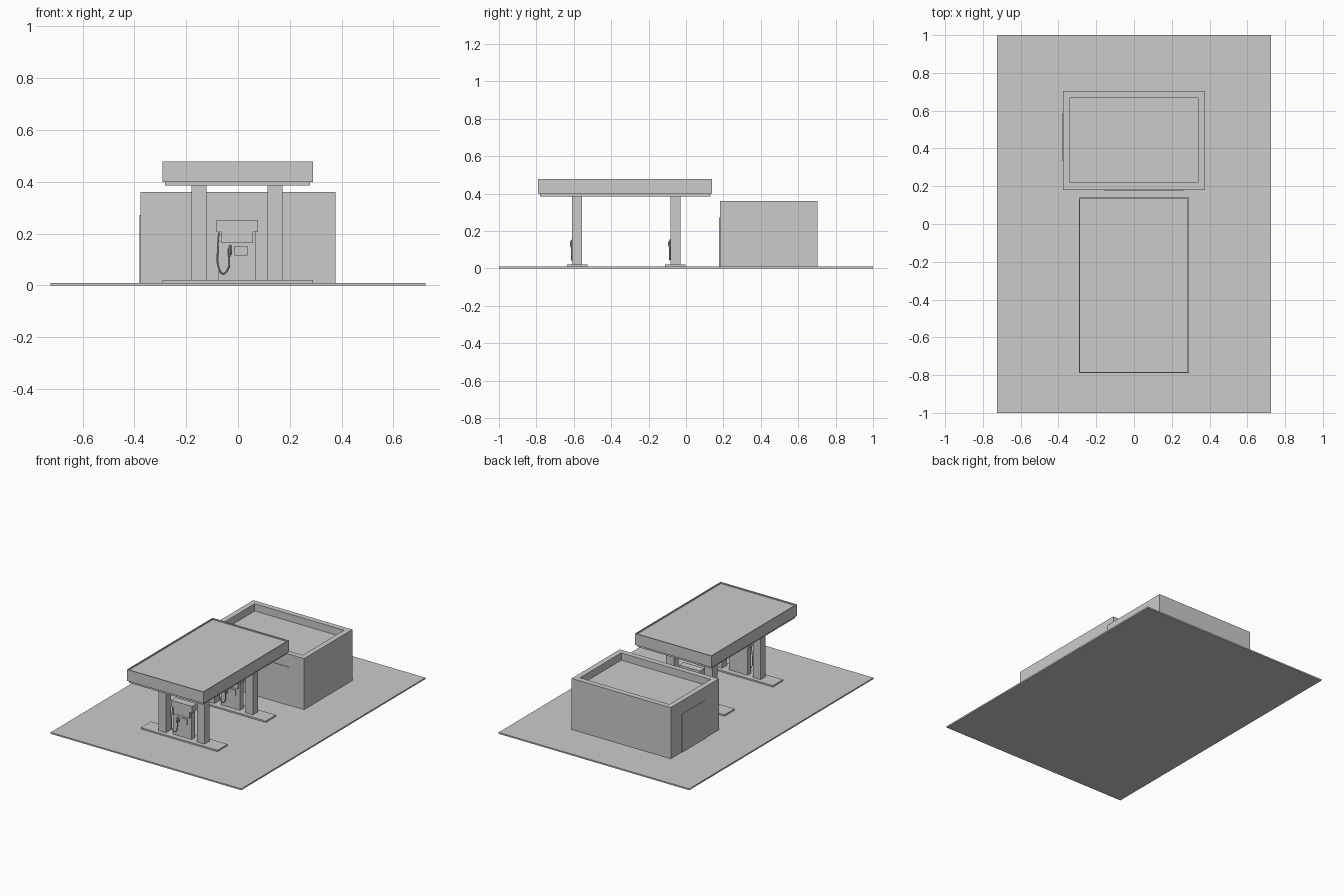
import bpy, bmesh
from mathutils import Vector

if "Cube" in bpy.data.objects:
    bpy.data.objects.remove(bpy.data.objects["Cube"])


def box(name, x0, x1, y0, y1, z0, z1, rim=0.0, depth=0.0):
    """Box from bounds; rim/depth sink a tray into the top face."""
    bm = bmesh.new()
    bmesh.ops.create_cube(bm, size=1)
    lo, hi = (x0, y0, z0), (x1, y1, z1)
    for v in bm.verts:
        v.co = Vector([hi[i] if v.co[i] > 0 else lo[i] for i in range(3)])
    bm.normal_update()
    if rim:
        top = max(bm.faces, key=lambda f: f.calc_center_median().z)
        bmesh.ops.inset_region(bm, faces=[top], thickness=rim)
        # second zero-width inset gives the vertical inner walls
        bmesh.ops.inset_region(bm, faces=[top], thickness=0.0, depth=0.0)
        for v in top.verts:
            v.co.z -= depth
    mesh = bpy.data.meshes.new(name)
    bm.to_mesh(mesh)
    bm.free()
    ob = bpy.data.objects.new(name, mesh)
    bpy.context.collection.objects.link(ob)
    return ob


def tube(name, points, radius):
    """Smooth round hose through the given points."""
    cu = bpy.data.curves.new(name, 'CURVE')
    cu.dimensions = '3D'
    cu.bevel_depth = radius
    cu.bevel_resolution = 2
    cu.resolution_u = 6
    cu.use_fill_caps = True
    sp = cu.splines.new('BEZIER')
    sp.bezier_points.add(len(points) - 1)
    for bp, p in zip(sp.bezier_points, points):
        bp.co = p
        bp.handle_left_type = bp.handle_right_type = 'AUTO'
    ob = bpy.data.objects.new(name, cu)
    bpy.context.collection.objects.link(ob)
    bpy.ops.object.select_all(action='DESELECT')
    ob.select_set(True)
    bpy.context.view_layer.objects.active = ob
    bpy.ops.object.convert(target='MESH')
    bpy.ops.object.shade_smooth_by_angle()
    return ob


# Forecourt slab
box("forecourt", -0.725, 0.725, -1, 1, 0, 0.01)

# Shop with sunken roof, front window and side door
box("shop", -0.377, 0.377, 0.181, 0.704, 0.01, 0.361, 0.053, 0.05)
box("shop_front_window", -0.16, 0.263, 0.177, 0.19, 0.01, 0.272)
box("shop_side_door", -0.381, -0.37, 0.335, 0.585, 0.01, 0.272)

# Canopy and its underside
box("canopy", -0.292, 0.29, -0.79, 0.14, 0.40, 0.478, 0.01, 0.008)
box("canopy_soffit", -0.282, 0.279, -0.78, 0.13, 0.385, 0.402)

# Two pump islands
for tag, y in (("front", -0.582), ("rear", -0.057)):
    box(tag + "_island", -0.292, 0.29, y - 0.055, y + 0.055, 0.01, 0.02)
    for side, x in (("left", -0.15), ("right", 0.143)):
        box(f"{tag}_{side}_pillar", x - 0.029, x + 0.029,
            y - 0.027, y + 0.027, 0.02, 0.387)

    # Pump body, head, screen and card reader
    f = y - 0.018
    box(tag + "_pump_body", -0.075, 0.068, f, y + 0.02, 0.02, 0.21)
    box(tag + "_pump_head", -0.083, 0.076, y - 0.026, y + 0.025, 0.207, 0.253)
    box(tag + "_pump_screen", -0.064, 0.057, f - 0.007, f + 0.005, 0.164, 0.209)
    box(tag + "_card_reader", -0.013, 0.037, f - 0.006, f + 0.005, 0.115, 0.152)

    # Nozzle with holder and hanging hose
    h = y - 0.03
    box(tag + "_nozzle_holder", -0.04, -0.024, h + 0.002, f + 0.005, 0.118, 0.142)
    tube(tag + "_nozzle", [(-0.033, h, 0.112), (-0.032, h - 0.004, 0.138),
                           (-0.029, h + 0.006, 0.153)], 0.005)
    tube(tag + "_hose", [(-0.074, f - 0.003, 0.207), (-0.079, h + 0.004, 0.13),
                         (-0.074, h, 0.065), (-0.058, h, 0.045),
                         (-0.038, h, 0.065), (-0.033, h, 0.115)], 0.003)
